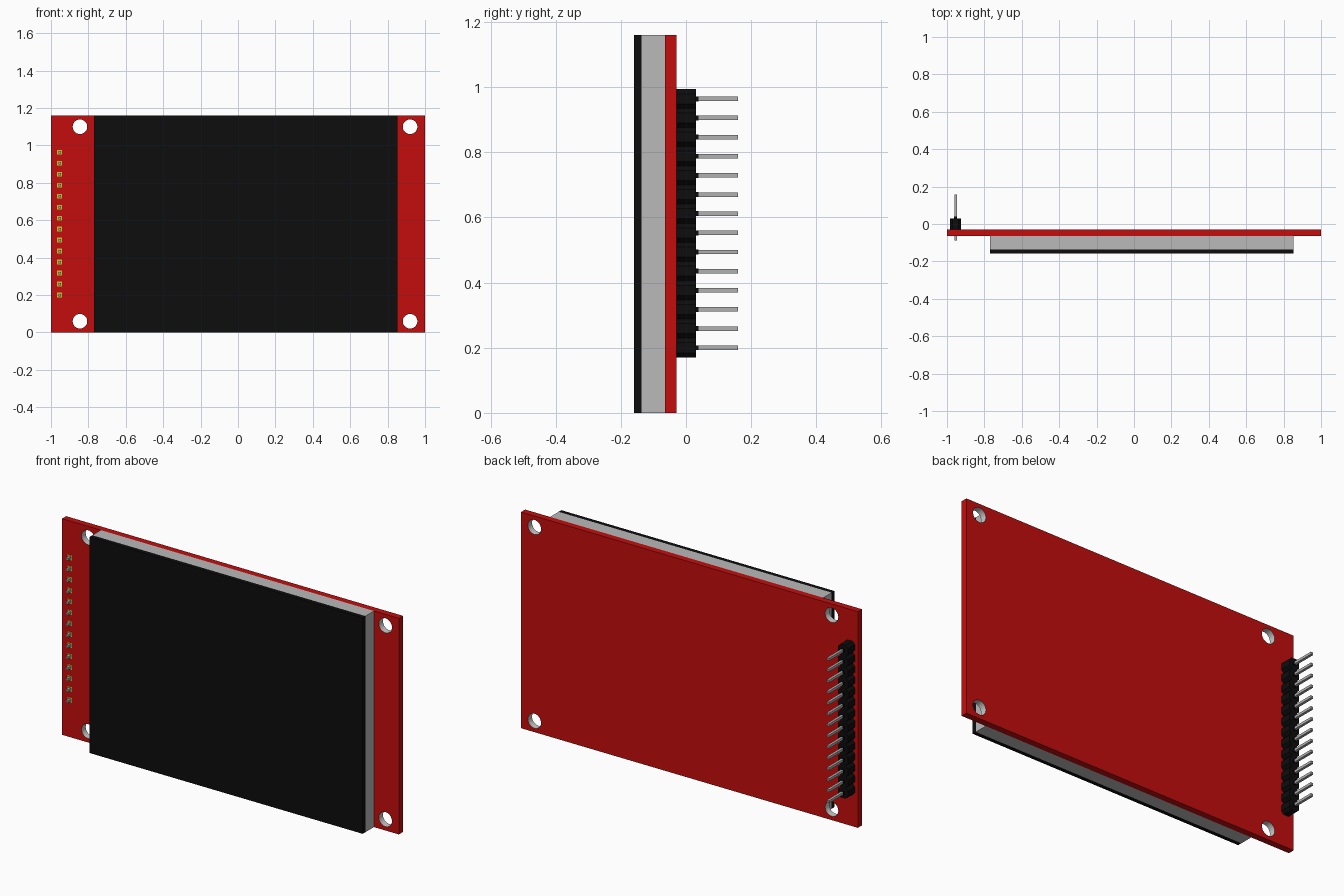
import bpy, bmesh, math
from mathutils import Matrix, Vector

cube = bpy.data.objects.get("Cube")
if cube:
    bpy.data.objects.remove(cube, do_unlink=True)


def material(name, rgb):
    m = bpy.data.materials.new(name)
    m.use_nodes = True
    col = (*rgb, 1.0)
    m.diffuse_color = col
    bsdf = next(n for n in m.node_tree.nodes if n.type == 'BSDF_PRINCIPLED')
    bsdf.inputs["Base Color"].default_value = col
    return m


RED = material("board red", (0.55, 0.004, 0.004))
BLACK = material("matte black", (0.004, 0.004, 0.004))
GREY = material("light grey", (0.49, 0.49, 0.49))
METAL = material("pin metal", (0.44, 0.44, 0.44))
PLATING = material("hole plating", (0.60, 0.60, 0.60))
GOLD = material("pad yellow", (0.60, 0.55, 0.02))


def finish(name, bm, *mats):
    bmesh.ops.recalc_face_normals(bm, faces=bm.faces)
    me = bpy.data.meshes.new(name)
    bm.to_mesh(me)
    bm.free()
    for m in mats:
        me.materials.append(m)
    ob = bpy.data.objects.new(name, me)
    bpy.context.scene.collection.objects.link(ob)
    return ob


def add_box(bm, x0, x1, y0, y1, z0, z1):
    mat = Matrix.Translation(((x0 + x1) / 2, (y0 + y1) / 2, (z0 + z1) / 2))
    mat = mat @ Matrix.Diagonal((x1 - x0, y1 - y0, z1 - z0, 1))
    bmesh.ops.create_cube(bm, size=1, matrix=mat)


def add_prism(bm, profile, y0, y1):
    """Extrude an (x, z) outline along y."""
    face = bm.faces.new([bm.verts.new((x, y0, z)) for x, z in profile])
    out = bmesh.ops.extrude_face_region(bm, geom=[face])
    verts = [g for g in out["geom"] if isinstance(g, bmesh.types.BMVert)]
    bmesh.ops.translate(bm, verts=verts, vec=(0, y1 - y0, 0))


def box(name, mat, *bounds):
    bm = bmesh.new()
    add_box(bm, *bounds)
    return finish(name, bm, mat)


HEIGHT = 1.16
BACK, FRONT = -0.029, -0.064           # faces of the board
HOLES = [(x, z) for x in (-0.845, 0.92) for z in (0.06, 1.10)]
HOLE_R = 0.039

# Circuit board with four plated mounting holes
board = box("circuit_board", RED, -1, 1, FRONT, BACK, 0, HEIGHT)
board.data.materials.append(PLATING)
bm = bmesh.new()
for x, z in HOLES:
    ring = [(x + HOLE_R * math.cos(a), z + HOLE_R * math.sin(a))
            for a in (i * math.tau / 32 for i in range(32))]
    add_prism(bm, ring, FRONT - 0.05, BACK + 0.05)
cutter = finish("hole_cutter", bm, RED)
cutter.hide_render = True
mod = board.modifiers.new("mounting_holes", 'BOOLEAN')
mod.operation = 'DIFFERENCE'
mod.solver = 'EXACT'
mod.object = cutter
bpy.context.view_layer.objects.active = board
board.select_set(True)
bpy.ops.object.modifier_apply(modifier=mod.name)
bpy.data.objects.remove(cutter, do_unlink=True)

# Hole walls take the plating colour
for p in board.data.polygons:
    c = p.center
    near = any(math.hypot(c.x - x, c.z - z) < HOLE_R * 1.05 for x, z in HOLES)
    p.material_index = 1 if near and abs(p.normal.y) < 0.5 else 0
bpy.ops.object.shade_smooth_by_angle(angle=math.radians(30))

# Display: grey housing behind a black screen
box("display_housing", GREY, -0.77, 0.852, -0.136, FRONT, 0, HEIGHT)
box("display_screen", BLACK, -0.77, 0.852, -0.159, -0.136, 0, HEIGHT)

# Pin header: fourteen chamfered segments, pins, collars and pads
COUNT, PITCH, PIN_X, PIN_Z = 14, 0.0588, -0.954, 0.2
H, C, R = PITCH / 2, 0.014, 0.0068     # half segment, chamfer, half pin
octagon = [(H, C - H), (H, H - C), (H - C, H), (C - H, H),
           (-H, H - C), (-H, C - H), (C - H, -H), (H - C, -H)]
housing, pins, collars, pads = (bmesh.new() for _ in range(4))
for i in range(COUNT):
    z = PIN_Z + i * PITCH
    add_prism(housing, [(PIN_X + x, z + dz) for x, dz in octagon], BACK, 0.03)
    add_box(pins, PIN_X - R, PIN_X + R, -0.088, 0.159, z - R, z + R)
    w = R + 0.0008
    add_box(collars, PIN_X - w, PIN_X + w, 0.03, 0.039, z - w, z + w)
    w = 0.0125
    add_box(pads, PIN_X - w, PIN_X + w, FRONT - 0.001, FRONT + 0.001, z - w, z + w)
finish("header_housing", housing, BLACK)
finish("header_pins", pins, METAL)
finish("pin_collars", collars, BLACK)
finish("solder_pads", pads, GOLD)
